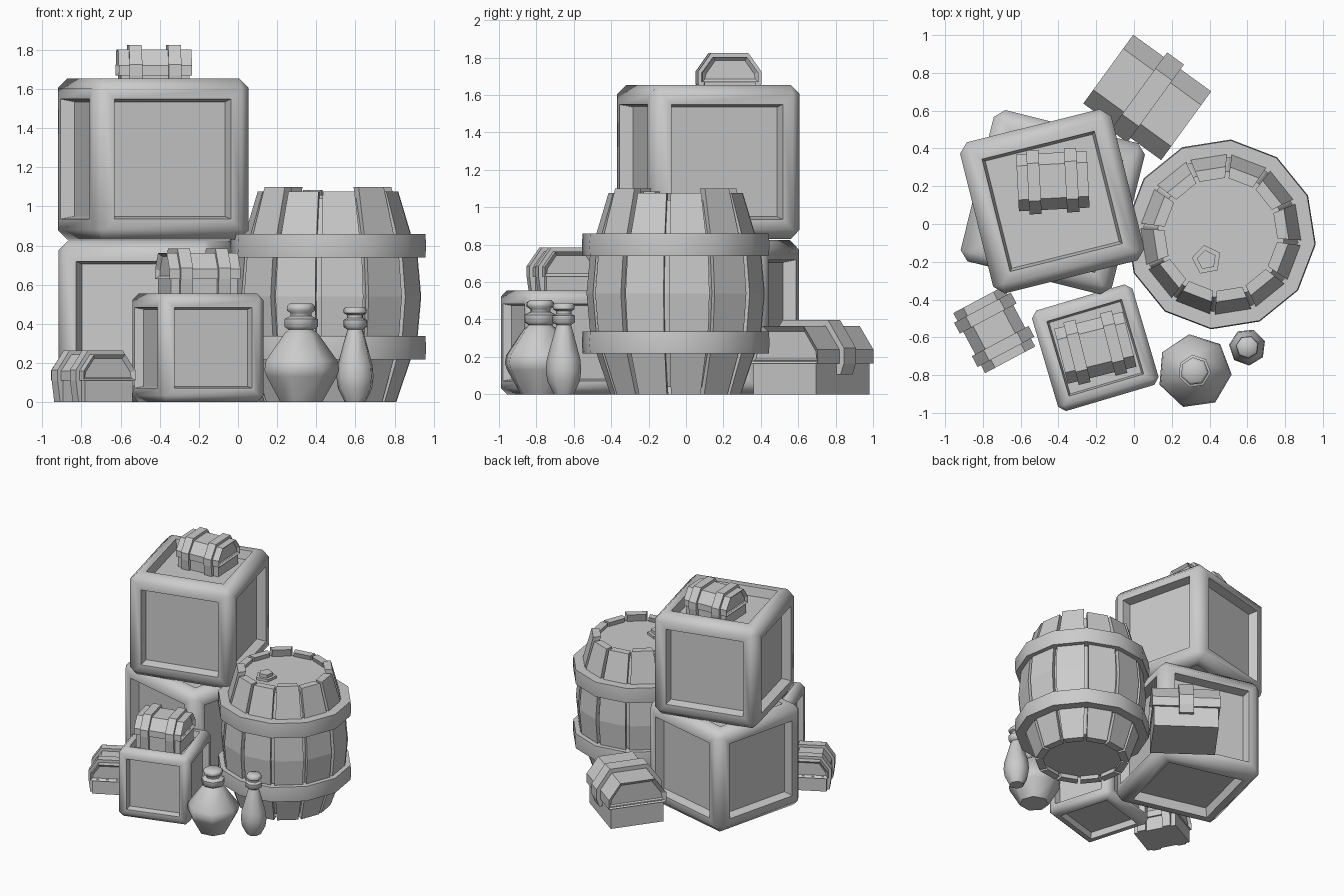
import bpy, bmesh
from math import sin, cos, radians, tau

if "Cube" in bpy.data.objects:
    bpy.data.objects.remove(bpy.data.objects["Cube"])


def finish(bm, name, loc=(0, 0, 0), rot=0, smooth=None):
    bmesh.ops.recalc_face_normals(bm, faces=bm.faces)
    me = bpy.data.meshes.new(name)
    bm.to_mesh(me)
    bm.free()
    ob = bpy.data.objects.new(name, me)
    bpy.context.collection.objects.link(ob)
    ob.location = loc
    ob.rotation_euler.z = radians(rot)
    if smooth:
        bpy.ops.object.select_all(action='DESELECT')
        ob.select_set(True)
        bpy.context.view_layer.objects.active = ob
        bpy.ops.object.shade_smooth_by_angle(angle=radians(smooth))
    return ob


def skin(bm, rings, loop=False):
    """Join rings of points with quads; cap the ends, or close the rings into a loop."""
    vs = [[bm.verts.new(p) for p in r] for r in rings]
    n = len(vs[0])
    pairs = list(zip(vs, vs[1:])) + ([(vs[-1], vs[0])] if loop else [])
    for a, b in pairs:
        for i in range(n):
            j = (i + 1) % n
            bm.faces.new((a[i], a[j], b[j], b[i]))
    if loop:
        return []
    return [bm.faces.new(vs[0]), bm.faces.new(vs[-1])]


def lathe(bm, profile, n, start=0, loop=False):
    skin(bm, [[(r * cos(radians(start) + tau * i / n), r * sin(radians(start) + tau * i / n), z)
               for i in range(n)] for r, z in profile], loop)


def prism(bm, half, x0, x1):
    """Extrude a mirrored (y, z) half profile along x."""
    pts = half + [(-y, z) for y, z in reversed(half)]
    return skin(bm, [[(x, y, z) for y, z in pts] for x in (x0, x1)])


# Crates: chamfered cubes with a recessed panel on each side
def crate(name, size, loc, rot):
    bm = bmesh.new()
    bmesh.ops.create_cube(bm, size=size)
    k = size / 0.825
    bmesh.ops.bevel(bm, geom=bm.edges[:], offset=0.05 * k, segments=1, affect='EDGES')
    panels = sorted(bm.faces, key=lambda f: -f.calc_area())[:6]
    bmesh.ops.inset_individual(bm, faces=panels, thickness=0.079 * k)
    bmesh.ops.inset_individual(bm, faces=panels, thickness=0.02 * k, depth=-0.07 * k)
    finish(bm, name, (loc[0], loc[1], loc[2] + size / 2), rot, 50)


crate("lower_crate", 0.825, (-0.43, 0.115, 0), -14)
crate("upper_crate", 0.825, (-0.433, 0.12, 0.83), 14)
crate("small_crate", 0.555, (-0.205, -0.655, 0), 16.5)


# Chests: box base, faceted lid with inset ends, raised straps
def chest(name, length, k, bands, band_w, band_z, loc, rot):
    def S(pts):
        return [(y * k, z * k) for y, z in pts]
    bm = bmesh.new()
    h = length / 2
    prism(bm, S([(0.138, 0), (0.138, 0.12)]), -h + 0.012, h - 0.012)
    ends = prism(bm, S([(0.15, 0.11), (0.15, 0.16), (0.09, 0.243)]), -h, h)
    bmesh.ops.recalc_face_normals(bm, faces=bm.faces)
    bmesh.ops.inset_individual(bm, faces=ends, thickness=0.022 * k, depth=-0.02 * k)
    for x in bands:
        prism(bm, S([(0.155, band_z), (0.17, 0.11), (0.17, 0.165), (0.1, 0.265)]),
              x - band_w / 2, x + band_w / 2)
    finish(bm, name, loc, rot)


chest("top_chest", 0.375, 1, (-0.1, 0.1), 0.065, 0, (-0.43, 0.227, 1.56), 3)
chest("middle_chest", 0.375, 1, (-0.1, 0.1), 0.065, 0, (-0.205, -0.655, 0.52), 14)
chest("ground_chest", 0.36, 1, (-0.1, 0.1), 0.065, 0, (-0.74, -0.56, 0), -62)
chest("back_chest", 0.51, 1.5, (0,), 0.11, 0.07, (0.07, 0.67, 0), -36)

# Barrel: core, separate staves, two hoops and a bung
BARREL = (0.46, -0.055, 0)
START = -6
rows = [(0.35, 0), (0.425, 0.22), (0.46, 0.34), (0.478, 0.54),
        (0.46, 0.74), (0.425, 0.86), (0.36, 1.077)]
bm = bmesh.new()
lathe(bm, [(0.325, 0.04)] + [(r - 0.03, z) for r, z in rows[1:-1]] + [(0.335, 1.04)], 12, START)
finish(bm, "barrel_core", BARREL)

bm = bmesh.new()
for i in range(12):
    mid = START + 15 + 30 * i
    lift = 0.023 if i % 3 == 1 else 0       # every third stave stands proud
    a, b = radians(mid - 13.2), radians(mid + 13.2)
    rings = []
    for r, z in rows:
        z += lift if z > 1 else 0
        q = r - 0.06
        rings.append([(r * cos(a), r * sin(a), z), (r * cos(b), r * sin(b), z),
                      (q * cos(b), q * sin(b), z), (q * cos(a), q * sin(a), z)])
    skin(bm, rings)
finish(bm, "barrel_staves", BARREL)

for name, z in (("lower_hoop", 0.217), ("upper_hoop", 0.74)):
    bm = bmesh.new()
    lathe(bm, [(0.41, z), (0.5, z), (0.505, z + 0.06), (0.5, z + 0.12), (0.41, z + 0.12)],
          12, START, True)
    finish(bm, name, BARREL, 0, 30)

bm = bmesh.new()
lathe(bm, [(0.08, 1.03), (0.08, 1.06), (0.053, 1.06), (0.053, 1.085)], 5, 100)
finish(bm, "barrel_bung", (0.385, -0.19, 0))

# Bottles: one seven-sided profile, used wide and slim
bottle = [(0.11, 0), (0.185, 0.13), (0.198, 0.165), (0.19, 0.21), (0.09, 0.35), (0.065, 0.37),
          (0.088, 0.385), (0.088, 0.425), (0.055, 0.44), (0.055, 0.455),
          (0.075, 0.468), (0.075, 0.49), (0.06, 0.503)]
slim = [(0.055, 0), (0.09, 0.07), (0.098, 0.13), (0.092, 0.19), (0.05, 0.34), (0.04, 0.37),
        (0.062, 0.385), (0.062, 0.42), (0.042, 0.43), (0.042, 0.445),
        (0.06, 0.455), (0.06, 0.475), (0.05, 0.487)]
for name, prof, loc, rot in (("wide_bottle", bottle, (0.32, -0.78, 0), 98),
                             ("slim_bottle", slim, (0.6, -0.652, 0), 70)):
    bm = bmesh.new()
    lathe(bm, prof, 7, 0)
    finish(bm, name, loc, rot, 55)
